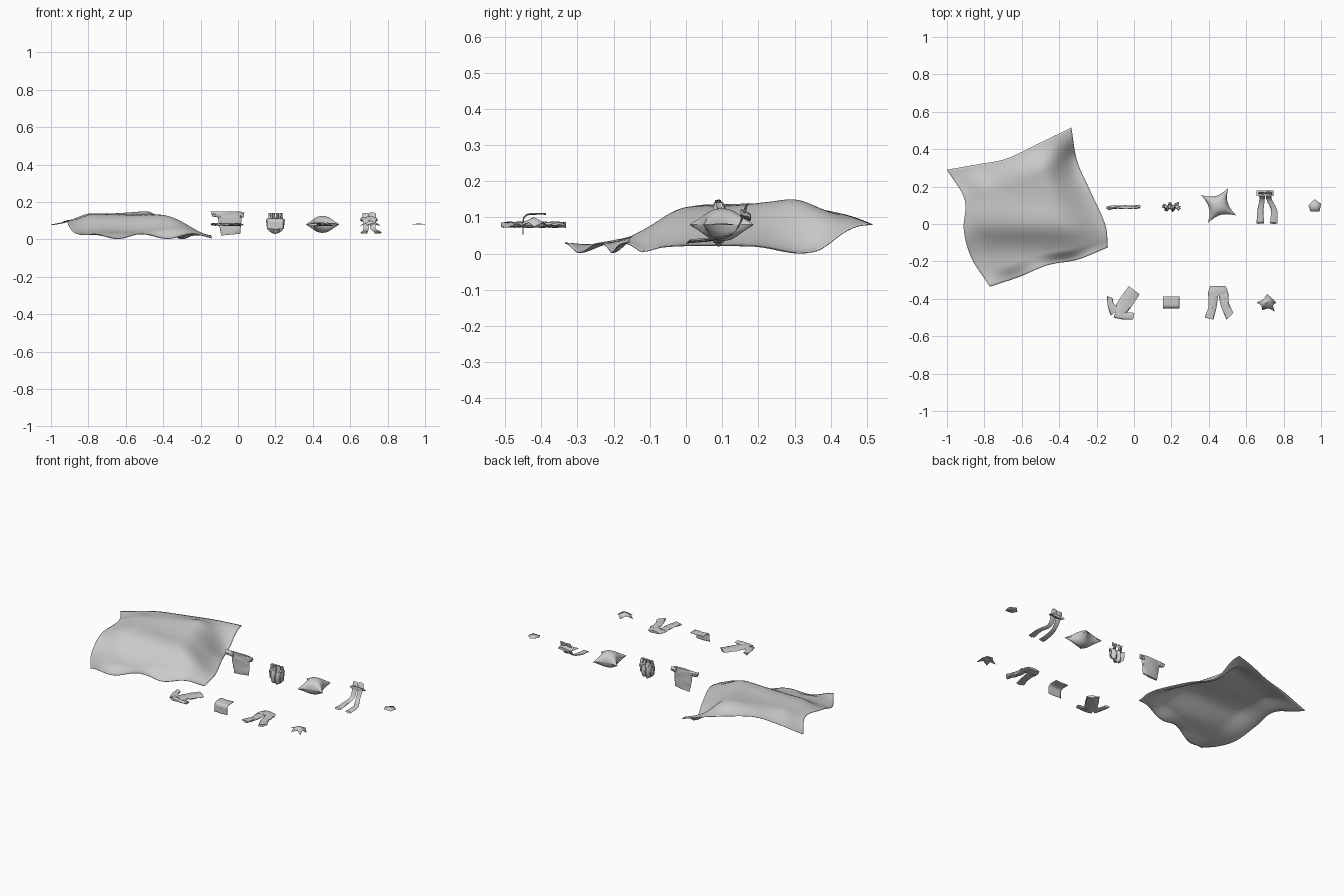
import bpy, math, random
from mathutils import Vector

if "Cube" in bpy.data.objects:
    bpy.data.objects.remove(bpy.data.objects["Cube"])

random.seed(4)


def make(name, verts, faces, angle=50, thick=0.0):
    me = bpy.data.meshes.new(name)
    me.from_pydata([tuple(v) for v in verts], [], faces)
    ob = bpy.data.objects.new(name, me)
    bpy.context.collection.objects.link(ob)
    bpy.ops.object.select_all(action='DESELECT')
    ob.select_set(True)
    bpy.context.view_layer.objects.active = ob
    bpy.ops.object.shade_smooth_by_angle(angle=math.radians(angle))
    if thick:
        m = ob.modifiers.new("hem", 'SOLIDIFY')
        m.thickness, m.offset = thick, 0
    return ob


def sheet(name, fn, nu, nv, thick=0.002, angle=50):
    """Cloth surface from fn(u, v)."""
    verts = [fn(i / nu, j / nv) for j in range(nv + 1) for i in range(nu + 1)]
    w = nu + 1
    faces = [(j * w + i, j * w + i + 1, (j + 1) * w + i + 1, (j + 1) * w + i)
             for j in range(nv) for i in range(nu)]
    return make(name, verts, faces, angle, thick)


def curve(pts, t):
    """Smooth point on a polyline (Catmull-Rom) at t in 0..1."""
    pts = [Vector(p) for p in pts]
    n = len(pts) - 1
    k = min(int(t * n), n - 1)
    f = t * n - k
    b, c = pts[k], pts[k + 1]
    a = pts[k - 1] if k else 2 * b - c
    d = pts[k + 2] if k + 2 <= n else 2 * c - b
    return 0.5 * (2 * b + (c - a) * f + (2 * a - 5 * b + 4 * c - d) * f * f
                  + (3 * b - a - 3 * c + d) * f ** 3)


def smooth(a, b, x):
    t = max(0, min(1, (x - a) / (b - a)))
    return t * t * (3 - 2 * t)


def tube(name, left, right, thin, thick=0.006, steps=9, wrinkle=0.003):
    """Flattened fabric tube between two edge curves; thin = flattening direction."""
    thin, n = Vector(thin), 12
    verts, faces = [], []
    for s in range(steps + 1):
        l, r = curve(left, s / steps), curve(right, s / steps)
        for k in range(n):
            a = 2 * math.pi * k / n
            off = thick * math.sin(a) + random.uniform(-wrinkle, wrinkle)
            verts.append((l + r) / 2 + (r - l) / 2 * math.cos(a) + thin * off)
    for s in range(steps):
        for k in range(n):
            q = (k + 1) % n
            faces.append((s * n + k, s * n + q, s * n + n + q, s * n + n + k))
    faces += [tuple(range(n))[::-1], tuple(range(steps * n, steps * n + n))]
    return make(name, verts, faces, 35)


# Large draped blanket: four edge curves blended, height from a ledge profile
left = [(-.77, -.335, 0), (-.87, -.18, 0), (-.91, -.03, 0), (-.905, .13, 0), (-1, .29, 0)]
right = [(-.14, -.125, 0), (-.155, 0, 0), (-.235, .18, 0), (-.305, .34, 0), (-.335, .515, 0)]
front = [(-.77, -.335, 0), (-.62, -.285, 0), (-.46, -.22, 0), (-.30, -.19, 0), (-.14, -.125, 0)]
back = [(-1, .29, 0), (-.83, .32, 0), (-.68, .35, 0), (-.5, .435, 0), (-.335, .515, 0)]
profile = [(-.36, .022), (-.24, .026), (-.15, .045), (-.08, .082), (-.03, .119), (.03, .131),
           (.12, .132), (.25, .142), (.34, .158), (.42, .148), (.6, .09)]


def height(y):
    for (a, p), (b, q) in zip(profile, profile[1:]):
        if a <= y <= b:
            return p + (q - p) * (y - a) / (b - a)
    return profile[0][1]


def blanket(u, v):
    bl, br = Vector(left[0]), Vector(right[0])
    tl, tr = Vector(left[-1]), Vector(right[-1])
    p = ((1 - u) * curve(left, v) + u * curve(right, v) + (1 - v) * curve(front, u)
         + v * curve(back, u) - (1 - u) * (1 - v) * bl - u * (1 - v) * br
         - (1 - u) * v * tl - u * v * tr)
    z = sum(height(p.y + d) for d in (-.03, -.015, 0, .015, .03)) / 5
    edge = curve([(.01, 0, 0), (.025, 0, 0), (.02, 0, 0), (.004, 0, 0), (.078, 0, 0)], v).x
    z += (edge - z) * smooth(.68, 1, u) ** 1.2
    side = curve([(.02, 0, 0), (.03, 0, 0), (.085, 0, 0), (.1, 0, 0), (.08, 0, 0)], v).x
    z += (side - z) * smooth(.22, 0, u)
    rear = curve([(.08, 0, 0), (.11, 0, 0), (.125, 0, 0), (.11, 0, 0), (.078, 0, 0)], u).x
    z += (rear - z) * smooth(.78, 1, v)
    fr = .016 + .013 * math.cos(u * 15)
    z += (fr - z) * smooth(.12, 0, v)
    z += .004 * math.sin(9 * u + 5 * v) * math.sin(7 * v)
    return Vector((p.x, p.y, max(z, .002)))


sheet("blanket", blanket, 60, 60, .003)


# Puffed cushion with drawn-out corners
def cushion(sign):
    c = [Vector(p) for p in ((.395, .005, .08), (.548, .045, .08), (.503, .192, .08), (.358, .155, .08))]

    def fn(u, v):
        u0, v0 = u, v
        u += (.5 - u) * .32 * math.sin(math.pi * v) * abs(2 * u - 1)
        v += (.5 - v) * .32 * math.sin(math.pi * u0) * abs(2 * v - 1)
        p = (1 - v) * ((1 - u) * c[0] + u * c[1]) + v * ((1 - u) * c[3] + u * c[2])
        h = (math.sin(math.pi * u0) * math.sin(math.pi * v0)) ** .55 if 0 < u0 < 1 and 0 < v0 < 1 else 0
        p.z += sign * .045 * h
        return p
    return fn


sheet("cushion_top", cushion(1), 20, 20, 0)
sheet("cushion_bottom", cushion(-1), 20, 20, 0)

# Hanging shirt: body, two short sleeves and a neck fold
Y, Z = (0, 1, 0), (0, 0, 1)
tube("hanging_shirt_body", [(-.112, .09, .148), (-.105, .09, .1), (-.09, .09, .02)],
     [(.02, .09, .148), (.018, .09, .1), (.012, .09, .03)], Y, .008)
tube("hanging_shirt_sleeve_left", [(-.09, .09, .15), (-.147, .087, .149)],
     [(-.09, .09, .115), (-.138, .087, .122)], Y, .009, 5)
tube("hanging_shirt_sleeve_right", [(0, .09, .148), (.034, .092, .143)],
     [(0, .09, .115), (.03, .092, .117)], Y, .009, 5)


# Pleated hanging garment with rounded hem and tabs on top
def pleats(side):
    def fn(u, v):
        x = .2 + (u - .5) * .1 * (1 - .12 * v)
        drop = .03 + .028 * abs(2 * u - 1) ** 2
        z = .105 + (drop - .105) * v
        y = .09 + side * (.005 + .012 * math.sin(math.pi * v) * (1 - (2 * u - 1) ** 2))
        return Vector((x, y + .008 * math.sin(u * 6 * math.pi), z))
    return fn


for s, n in ((-1, "front"), (1, "back")):
    sheet("pleated_cloth_" + n, pleats(s), 24, 8, .002)
for i in range(4):
    x = .162 + i * .02
    y = .075 + .028 * (i % 2)
    tube("pleated_cloth_tab_%d" % i, [(x, y, .1), (x, .09, .142)],
         [(x + .018, y + .008, .1), (x + .016, .094, .142)], Y, .009, 5)

# Scarf: gathered at the rear, two tails sweeping forward and down
for n, d, e in (("left", .664, .655), ("right", .702, .727)):
    tube("scarf_tail_" + n,
         [(d, .168, .138), (d + .003, .158, .10), (d + .006, .13, .055), (e + .005, .075, .04), (e, .005, .034)],
         [(d + .036, .168, .138), (d + .036, .155, .10), (d + .035, .13, .055), (e + .038, .075, .04),
          (e + .04, .005, .034)], (0, .7, .7), .006, 12)
tube("scarf_fold", [(.655, .18, .1), (.655, .15, .112)], [(.745, .178, .1), (.745, .15, .112)], Z, .01, 5)

# Small five-sided cloth lying flat
pent = [(.932, .1), (.965, .133), (1, .108), (.992, .066), (.943, .068)]
make("small_round_cloth", [(.967, .095, .085)] + [(x, y, .08) for x, y in pent],
     [(0, 1 + (i + 1) % 5, 1 + i) for i in range(5)], 30, .001)

# Flat long-sleeved shirt lying diagonally
tube("flat_shirt_body", [(-.113, -.46, .08), (-.07, -.39, .08), (-.028, -.332, .08)],
     [(-.045, -.485, .08), (-.005, -.43, .08), (.03, -.375, .08)], Z, .006)
tube("flat_shirt_sleeve_left", [(-.145, -.385, .08), (-.14, -.44, .08), (-.125, -.49, .08)],
     [(-.115, -.395, .08), (-.105, -.43, .08), (-.07, -.45, .08)], Z, .006, 7)
tube("flat_shirt_sleeve_right", [(-.11, -.5, .08), (-.06, -.51, .08), (-.005, -.51, .08)],
     [(-.09, -.455, .08), (-.055, -.47, .08), (.003, -.475, .08)], Z, .006, 7)

# Towel folded over an edge
bend = [(0, -.387, .11), (0, -.415, .11), (0, -.438, .108), (0, -.449, .097), (0, -.45, .075), (0, -.451, .054)]
sheet("folded_towel", lambda u, v: curve(bend, v) + Vector((.155 + .087 * u, 0, .001 * math.sin(9 * u))),
      8, 16, .003)

# Flat trousers: waist and two legs
tube("trousers_waist", [(.408, -.332, .08), (.397, -.36, .08), (.396, -.385, .08)],
     [(.49, -.332, .08), (.502, -.36, .08), (.505, -.385, .08)], Z, .007, 6)
tube("trousers_leg_left", [(.396, -.37, .08), (.398, -.44, .08), (.378, -.5, .08)],
     [(.45, -.38, .08), (.442, -.44, .08), (.425, -.512, .08)], Z, .007)
tube("trousers_leg_right", [(.453, -.38, .08), (.465, -.44, .08), (.495, -.512, .08)],
     [(.505, -.37, .08), (.508, -.425, .08), (.532, -.475, .08)], Z, .007)

# Crumpled napkin with sharp peaks
rim = [(.655, -.42), (.69, -.405), (.712, -.375), (.735, -.395), (.76, -.42), (.742, -.435), (.752, -.468),
       (.72, -.45), (.685, -.46), (.682, -.435)]
make("crumpled_napkin", [(.71, -.42, .1)] + [(x, y, .074 + .012 * (i % 2)) for i, (x, y) in enumerate(rim)],
     [(0, 1 + (i + 1) % 10, 1 + i) for i in range(10)], 20, .002)
